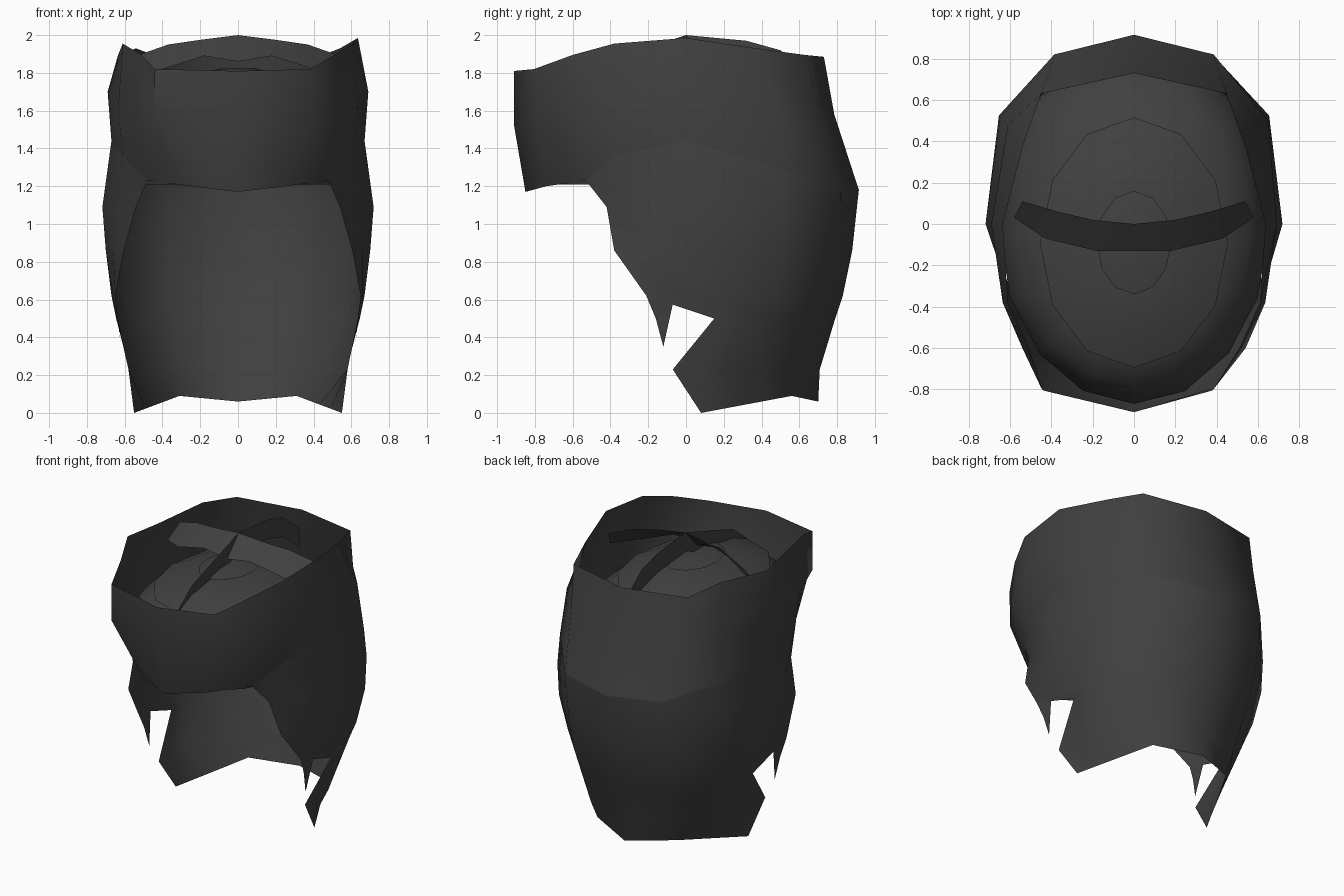
import bpy, math

if "Cube" in bpy.data.objects:
    bpy.data.objects.remove(bpy.data.objects["Cube"])

cloth = bpy.data.materials.new("charcoal cloth")
cloth.diffuse_color = (0.052, 0.052, 0.052, 1)
cloth.use_nodes = True
cloth.node_tree.nodes["Principled BSDF"].inputs["Base Color"].default_value = cloth.diffuse_color


def make(name, verts, faces, angle=50):
    me = bpy.data.meshes.new(name)
    me.from_pydata(verts, [], faces)
    me.update()
    me.materials.append(cloth)
    ob = bpy.data.objects.new(name, me)
    bpy.context.collection.objects.link(ob)
    bpy.ops.object.select_all(action='DESELECT')
    ob.select_set(True)
    bpy.context.view_layer.objects.active = ob
    bpy.ops.object.shade_smooth_by_angle(angle=math.radians(angle))
    return ob


def grid(rows, closed=False):
    """Quads between successive rows of equal length."""
    n = len(rows[0])
    faces = []
    for r in range(len(rows) - 1):
        for c in range(n if closed else n - 1):
            d = (c + 1) % n
            faces.append((r * n + c, (r + 1) * n + c, (r + 1) * n + d, r * n + d))
    return [p for row in rows for p in row], faces


def flip(p):
    return (-p[0], p[1], p[2])


# head band: half rings from front centre round the right side to the back
top = [(0, -.91, 1.81), (.41, -.805, 1.82), (.51, -.6, 1.895), (.61, -.38, 1.955),
       (.635, 0, 1.985), (.54, .37, 1.93), (.45, .63, 1.895), (0, .73, 1.885)]
mid = [(0, -.91, 1.52), (.42, -.79, 1.55), (.54, -.6, 1.58), (.635, -.38, 1.61),
       (.69, 0, 1.7), (.61, .48, 1.62), (.42, .705, 1.6), (0, .785, 1.58)]
low = [(0, -.85, 1.17), (.25, -.74, 1.2), (.48, -.53, 1.23), (.61, -.37, 1.36),
       (.67, 0, 1.44), (.65, .5, 1.29), (.385, .82, 1.2), (0, .915, 1.18)]
rings = [half + [flip(p) for p in half[-2:0:-1]] for half in (top, mid, low)]
# the left side of the upper rim sags, and the brow corners shift left
rings[0] = [(x, y, z - .09) if x < -.62 else (x, y, z) for x, y, z in rings[0]]
for i in (0, 1):
    rings[i] = [(x - .03, y, z) if x and y < -.7 else (x, y, z) for x, y, z in rings[i]]
make("head_band", *grid(rings, True))

# hood: height, front edge x, front edge y, half width, side y, back y, rear corner
levels = [(1.09, .54, -.42, .718, 0, .905, .91), (.86, .605, -.38, .7, .05, .88, .93),
          (.62, .65, -.21, .67, .15, .83, .9), (.5, .635, .15, .645, .28, .79, .87),
          (.23, .58, -.07, .575, .2, .708, .81)]
half_rows = [low[2:]]
for z, ex, ey, w, sy, b, k in levels:
    half_rows.append([(ex, ey, z), (.4 * ex + .6 * w, (ey + sy) / 2, z), (w, sy, z),
                      (k * w, .58 * b, z), (.53 * w, .905 * b, z), (0, b, z)])
# straight hem from the front tips to the nape
half_rows.append([(.55 - .06 * i, .08 + .12 * i, .0225 * i) for i in range(5)]
                 + [(0, .7, .06)])
rows = [h + [flip(p) for p in h[-2::-1]] for h in half_rows]
verts, faces = grid(rows)
# pointed cheek tabs beside the notch
for s in (1, -1):
    k = len(verts)
    verts += [(s * .65, -.21, .62), (s * .635, -.16, .5),
              (s * .62, -.12, .35), (s * .645, -.07, .575)]
    faces.append((k, k + 1, k + 2, k + 3))
make("hood", verts, faces, 60)


# layered crown caps inside the band, squarer towards the back
def cap(name, layers, n=12, square=1.0):
    loops = []
    for rx, ry, cy, z in layers:
        loop = []
        for i in range(n):
            t = 2 * math.pi * i / n
            s, c = math.sin(t), math.cos(t)
            if c < 0:
                s = math.copysign(abs(s) ** square, s)
            loop.append((rx * s, cy - ry * c, z))
        loops.append(loop)
    v, f = grid(loops, True)
    f.append(tuple(range(n)))
    make(name, v, f)


cap("crown_base", [(.40, .56, -.09, 1.68), (.56, .72, -.06, 1.58),
                   (.65, .84, -.03, 1.44), (.62, .82, .02, 1.21)], 16, .8)
cap("crown_middle", [(.15, .22, -.09, 1.79), (.32, .45, -.09, 1.755), (.455, .605, -.09, 1.69)])
cap("crown_top", [(.09, .12, -.09, 1.825), (.18, .25, -.09, 1.80)])

# crossing fins over the crown
fin_top = [(0, 0, 2.0), (.2, .02, 1.975), (.37, .06, 1.95), (.54, .11, 1.89)]
fin_low = [(0, -.13, 1.86), (.18, -.13, 1.89), (.43, -.07, 1.81), (.58, .03, 1.78)]
fin = [[flip(p) for p in r[:0:-1]] + r for r in (fin_top, fin_low)]
make("cross_fin", *grid(fin))
ridge = [(-.7, 1.69), (-.54, 1.82), (-.36, 1.88), (0, 2.0),
         (.32, 1.97), (.5, 1.92), (.69, 1.77)]
make("centre_fin", *grid([[(.005, y, z - d) for y, z in ridge] for d in (0, .14)]))
